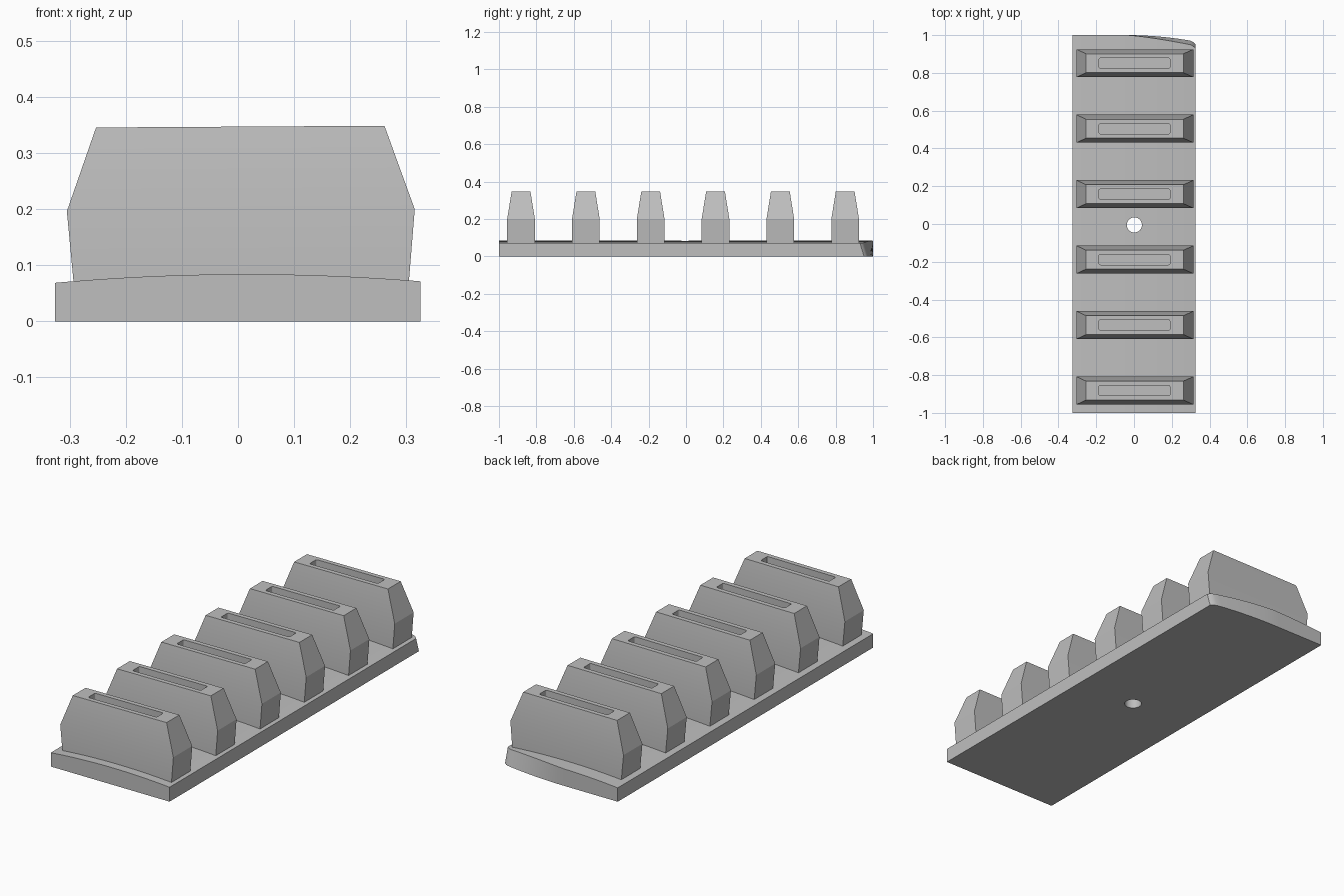
import bpy
import bmesh
import math

cube = bpy.data.objects.get("Cube")
if cube:
    bpy.data.objects.remove(cube, do_unlink=True)

GREY = (0.52, 0.52, 0.52, 1)
grey = bpy.data.materials.new("matte grey")
grey.use_nodes = True
grey.diffuse_color = GREY
grey.node_tree.nodes["Principled BSDF"].inputs["Base Color"].default_value = GREY


def add_object(name, bm):
    bmesh.ops.recalc_face_normals(bm, faces=bm.faces[:])
    mesh = bpy.data.meshes.new(name)
    bm.to_mesh(mesh)
    bm.free()
    mesh.materials.append(grey)
    obj = bpy.data.objects.new(name, mesh)
    bpy.context.collection.objects.link(obj)
    return obj


def smooth(obj, degrees):
    bpy.ops.object.select_all(action='DESELECT')
    obj.select_set(True)
    bpy.context.view_layer.objects.active = obj
    bpy.ops.object.shade_smooth_by_angle(angle=math.radians(degrees))


def loft(bm, rings):
    """Join equal rings of points with quads and cap both ends."""
    loops = [[bm.verts.new(p) for p in ring] for ring in rings]
    for a, b in zip(loops, loops[1:]):
        for i in range(len(a)):
            j = (i + 1) % len(a)
            bm.faces.new((a[i], a[j], b[j], b[i]))
    bm.faces.new(loops[0])
    bm.faces.new(loops[-1])
    return loops


# Base plate: crowned top, with one back corner swept and undercut
def base_section(x):
    top = 0.084 - 0.132 * x * x + 0.004 * x
    t = max(0, (x + 0.04) / 0.365)
    corner = 0.014 * max(0, (x - 0.295) / 0.03) ** 2
    back_low = 1 - 0.034 * t ** 2 - corner
    back_high = 1 - 0.056 * t ** 1.3 - corner
    return [(x, -1, 0), (x, -1, top), (x, back_high, top), (x, back_low, 0)]


stations = [-0.326 + 0.651 * i / 24 for i in range(24)] + [0.31, 0.318, 0.325]
bm = bmesh.new()
loft(bm, [base_section(x) for x in stations])
base = add_object("base_plate", bm)

# Through hole in the middle of the plate
bm = bmesh.new()
bmesh.ops.create_cone(bm, cap_ends=True, segments=32, radius1=0.04,
                      radius2=0.04, depth=0.4)
cutter = add_object("hole_cutter", bm)
cutter.location = (0.002, -0.005, 0)
cutter.hide_render = True
cutter.hide_set(True)
cut = base.modifiers.new("centre hole", 'BOOLEAN')
cut.object = cutter
cut.solver = 'EXACT'
bpy.context.view_layer.objects.active = base
base.select_set(True)
bpy.ops.object.modifier_apply(modifier=cut.name)
bpy.data.objects.remove(cutter, do_unlink=True)
smooth(base, 30)


# Tapered block with a slot sunk into its top
def block_ring(left, right, half_depth, z, tilt=0.006):
    return [(x, y, z + tilt * x) for x, y in
            ((left, -half_depth), (right, -half_depth),
             (right, half_depth), (left, half_depth))]


def make_block(name, y):
    bm = bmesh.new()
    loops = loft(bm, [
        block_ring(-0.291, 0.303, 0.074, 0.05),
        block_ring(-0.305, 0.315, 0.074, 0.198),
        block_ring(-0.253, 0.261, 0.05, 0.347),
        block_ring(-0.185, 0.19, 0.027, 0.347),
        block_ring(-0.185, 0.19, 0.027, 0.2),
    ])
    corners = [bm.edges.get((a, b)) for a, b in zip(loops[3], loops[4])]
    bmesh.ops.bevel(bm, geom=corners, offset=0.007, segments=3,
                    profile=0.5, affect='EDGES')
    block = add_object(name, bm)
    block.location.y = y
    smooth(block, 18)


for i in range(6):
    make_block(f"slotted_block_{i + 1}", -0.882 + 0.3466 * i)
